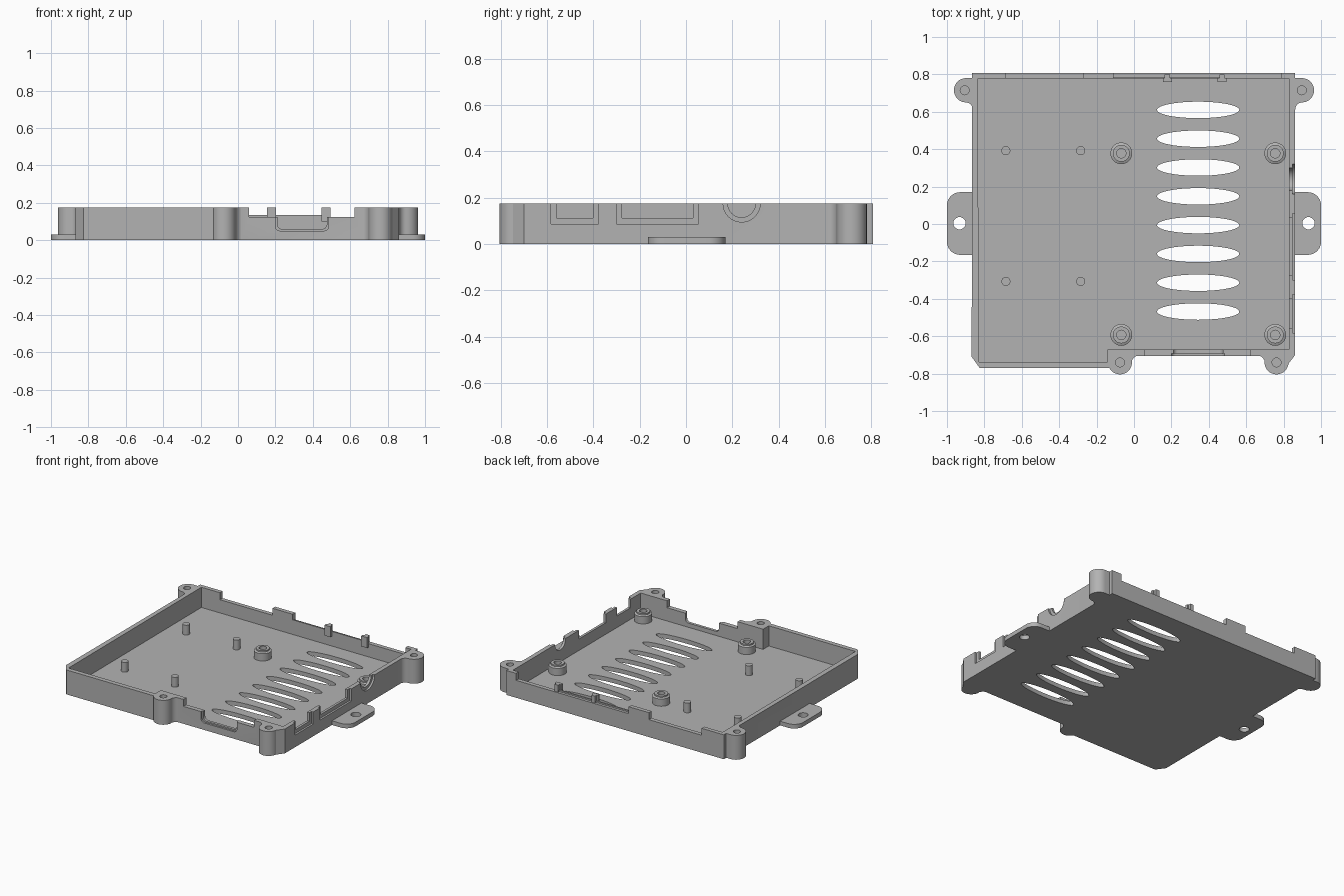
import bpy, bmesh, math
from mathutils import Matrix

cube = bpy.data.objects.get("Cube")
if cube:
    bpy.data.objects.remove(cube, do_unlink=True)

grey = bpy.data.materials.new("light_grey_plastic")
grey.use_nodes = True
grey.diffuse_color = (0.45, 0.45, 0.45, 1)
grey.node_tree.nodes["Principled BSDF"].inputs["Base Color"].default_value = grey.diffuse_color

WALL, FLOOR, LOW = 0.175, 0.03, 0.125


def finish(name, bm):
    bmesh.ops.recalc_face_normals(bm, faces=bm.faces)
    mesh = bpy.data.meshes.new(name)
    bm.to_mesh(mesh)
    bm.free()
    obj = bpy.data.objects.new(name, mesh)
    bpy.context.collection.objects.link(obj)
    mesh.materials.append(grey)
    return obj


def prism(name, pts, z0, z1):
    """Extrude an outline in x, y from z0 to z1."""
    bm = bmesh.new()
    face = bm.faces.new([bm.verts.new((x, y, z0)) for x, y in pts])
    new = bmesh.ops.extrude_face_region(bm, geom=[face])["geom"]
    up = [v for v in new if isinstance(v, bmesh.types.BMVert)]
    bmesh.ops.translate(bm, verts=up, vec=(0, 0, z1 - z0))
    return finish(name, bm)


def box(name, x0, x1, y0, y1, z0, z1):
    return prism(name, [(x0, y0), (x1, y0), (x1, y1), (x0, y1)], z0, z1)


def arc(cx, cy, rx, a0, a1, n=12, ry=None):
    """Points along an arc, angles in degrees."""
    ry = ry or rx
    angles = [math.radians(a0 + (a1 - a0) * i / n) for i in range(n + 1)]
    return [(cx + rx * math.cos(a), cy + ry * math.sin(a)) for a in angles]


def ring(cx, cy, rx, ry=None, n=32):
    return arc(cx, cy, rx, 0, 360, n, ry)[:-1]


def lathe(name, profile, x, y):
    bm = bmesh.new()
    verts = [bm.verts.new((r, 0, z)) for r, z in profile]
    edges = [bm.edges.new(p) for p in zip(verts, verts[1:])]
    bmesh.ops.spin(bm, geom=verts + edges, cent=(0, 0, 0), axis=(0, 0, 1),
                   angle=math.tau, steps=32)
    bmesh.ops.remove_doubles(bm, verts=bm.verts, dist=0.0001)
    bmesh.ops.translate(bm, verts=bm.verts, vec=(x, y, 0))
    return finish(name, bm)


def combine(target, other, operation):
    mod = target.modifiers.new("shape", 'BOOLEAN')
    mod.operation, mod.solver, mod.object = operation, 'EXACT', other
    bpy.context.view_layer.objects.active = target
    bpy.ops.object.modifier_apply(modifier=mod.name)
    bpy.data.objects.remove(other, do_unlink=True)


def add(other):
    combine(tray, other, 'UNION')


def cut(other):
    combine(tray, other, 'DIFFERENCE')


# Solid tray body with stepped front and clipped corners
tray = prism("tray", [(-0.865, 0.807), (0.862, 0.807), (0.862, -0.70), (0.80, -0.78),
                      (0.76, -0.705), (-0.075, -0.705), (-0.075, -0.77),
                      (-0.825, -0.77), (-0.868, -0.71)], 0, WALL)

# Front screw bosses with blended roots
for x in (-0.075, 0.762):
    add(prism("boss", ring(x, -0.74, 0.064), 0, WALL))
for x, s in ((-0.075, 1), (0.762, -1)):
    root = arc(x + s * 0.104, -0.745, 0.042, 180 if s > 0 else 0, 90, 8)
    add(prism("boss_root", root + [(x + s * 0.104, -0.69), (x, -0.69), (x, -0.745)], 0, WALL))

# Rear screw ears, blended into the side walls
for s in (-1, 1):
    outline = [(0.845, 0.78)] + arc(0.898, 0.715, 0.065, 90, -90, 16)
    outline += arc(0.90, 0.612, 0.038, 90, 180, 8) + [(0.845, 0.61)]
    add(prism("ear", [(s * x, y) for x, y in outline], 0, WALL))

# Hollow interior
cut(prism("cavity", [(-0.835, 0.777), (0.83, 0.777), (0.83, -0.672), (-0.142, -0.672),
                     (-0.142, -0.737), (-0.83, -0.737)], FLOOR, 0.3))

# Side mounting tabs with screw holes
for s in (-1, 1):
    outline = [(0.85, -0.165)] + arc(0.93, -0.095, 0.07, -90, 0, 8)
    outline += arc(0.93, 0.10, 0.07, 0, 90, 8) + [(0.85, 0.17)]
    add(prism("tab", [(s * x, y) for x, y in outline], 0, FLOOR))
    cut(prism("tab_hole", ring(s * 0.933, 0.004, 0.033), -0.1, 0.1))

# Screw holes in bosses and ears
for x, y in ((-0.075, -0.74), (0.762, -0.74), (-0.905, 0.715), (0.897, 0.715)):
    cut(prism("screw_hole", ring(x, y, 0.024, n=24), 0.04, 0.3))

# Oval floor vents
for i in range(8):
    cut(prism("vent", ring(0.343, 0.61 - i * 0.154, 0.22, 0.044, 48), -0.1, 0.1))

# Lowered stretches of the rear wall, with two locating posts
cut(box("rear_gap", -0.688, -0.27, 0.76, 0.9, LOW, 0.3))
cut(box("rear_gap", -0.11, 0.785, 0.76, 0.9, LOW, 0.3))
add(box("rear_lip", -0.115, 0.47, 0.777, 0.787, 0.11, 0.135))
for x in (0.178, 0.47):
    add(box("post", x - 0.024, x + 0.024, 0.76, 0.78, 0.10, WALL))
    add(box("post_back", x - 0.014, x + 0.014, 0.775, 0.80, 0.10, WALL))

# Lowered front wall with a rounded, stepped connector slot
cut(box("front_gap", 0.06, 0.622, -0.72, -0.66, LOW, 0.3))


def front_slot(margin, y0, y1):
    x0, x1, z0, r = 0.21 - margin, 0.475 + margin, 0.06 - margin, 0.025
    pts = arc(x0 + r, z0 + r, r, 180, 270, 6) + arc(x1 - r, z0 + r, r, 270, 360, 6)
    slot = prism("slot", pts + [(x1, 0.3), (x0, 0.3)], 0, y1 - y0)
    slot.data.transform(Matrix.Translation((0, y1, 0)) @ Matrix.Rotation(math.pi / 2, 4, 'X'))
    cut(slot)


front_slot(0, -0.8, -0.6)
front_slot(0.01, -0.8, -0.692)

# Right-hand connector openings, each with an outer recess
for y0, y1 in ((-0.582, -0.378), (-0.3, 0.055)):
    cut(box("port", 0.80, 0.9, y0 + 0.024, y1 - 0.024, 0.113, 0.3))
    cut(box("port_recess", 0.848, 0.9, y0, y1, 0.087, 0.3))

# Round jack opening
for radius, x in ((0.06, 0.80), (0.08, 0.848)):
    jack = prism("jack", ring(0, 0, radius), 0, 0.1)
    jack.data.transform(Matrix.Translation((x, 0.24, WALL)) @ Matrix.Rotation(math.pi / 2, 4, 'Y'))
    cut(jack)

# Hollow board standoffs
for x in (-0.068, 0.755):
    for y in (0.378, -0.593):
        lathe("standoff", [(0.058, 0.025), (0.058, 0.082), (0.045, 0.088), (0.045, 0.098),
                           (0.025, 0.098), (0.025, 0.04), (0, 0.04)], x, y)

# Locating pins
for x in (-0.685, -0.285):
    for y in (0.392, -0.307):
        prism("pin", ring(x, y, 0.024, n=24), 0.025, 0.10)

# Smooth the round parts, keep the edges sharp
bpy.ops.object.select_all(action='DESELECT')
for obj in bpy.context.scene.objects:
    if obj.type == 'MESH':
        obj.select_set(True)
bpy.context.view_layer.objects.active = tray
bpy.ops.object.shade_smooth_by_angle(angle=math.radians(30))
